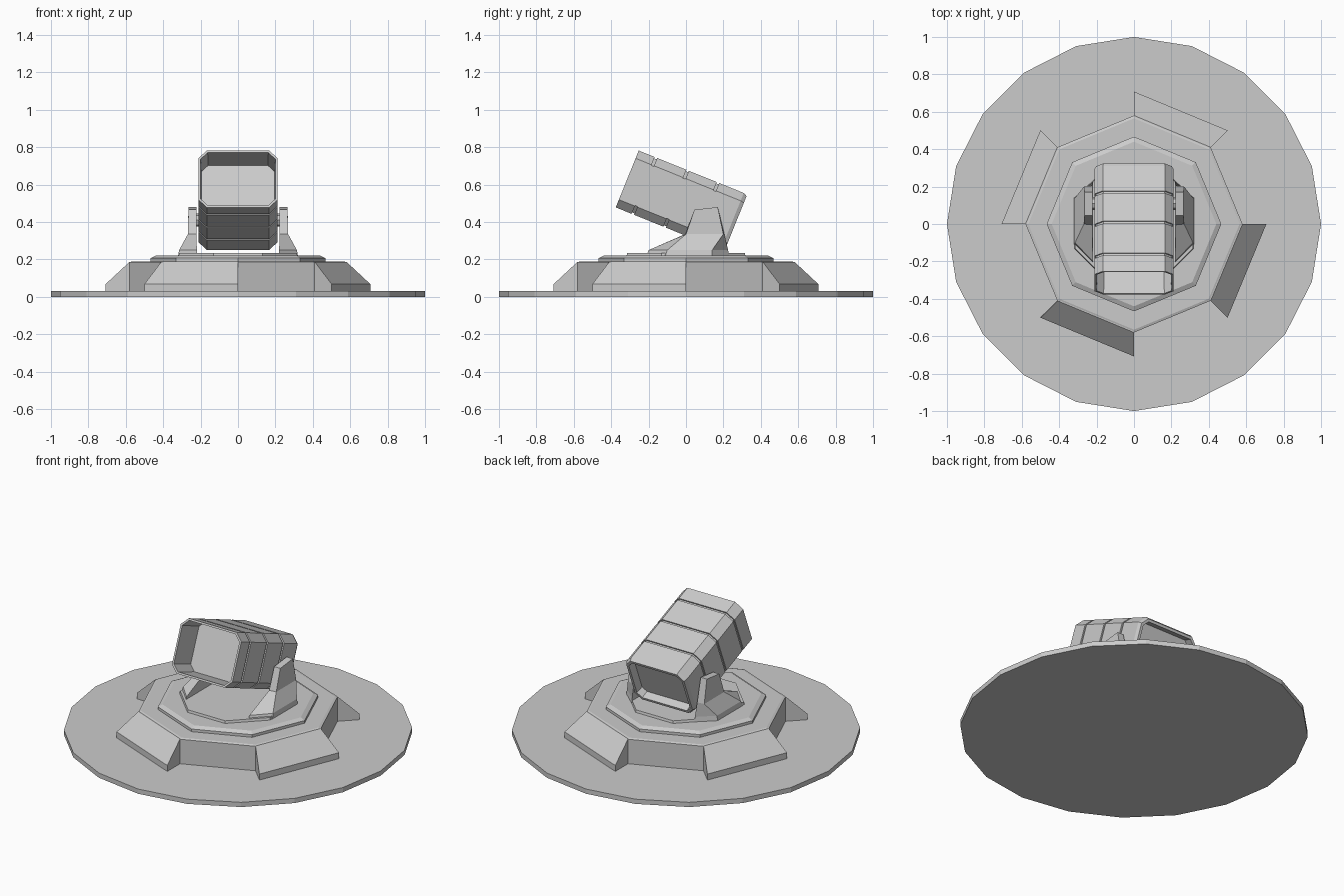
import bpy, bmesh, math
from mathutils import Matrix

if "Cube" in bpy.data.objects:
    bpy.data.objects.remove(bpy.data.objects["Cube"])


def loft(name, rings):
    """Skin a list of equal-length vertex rings and cap both ends."""
    bm = bmesh.new()
    vs = [[bm.verts.new(p) for p in ring] for ring in rings]
    n = len(vs[0])
    for a, b in zip(vs, vs[1:]):
        for i in range(n):
            j = (i + 1) % n
            bm.faces.new((a[i], a[j], b[j], b[i]))
    bm.faces.new(vs[0][::-1])
    bm.faces.new(vs[-1])
    bmesh.ops.recalc_face_normals(bm, faces=bm.faces[:])
    me = bpy.data.meshes.new(name)
    bm.to_mesh(me)
    bm.free()
    ob = bpy.data.objects.new(name, me)
    bpy.context.collection.objects.link(ob)
    return ob


def polar(r, deg, z):
    a = math.radians(deg)
    return (r * math.cos(a), r * math.sin(a), z)


def stack(name, sides, profile, offset=0):
    """Polygonal turned shape from (radius, height) pairs."""
    return loft(name, [[polar(r, offset + i * 360 / sides, z) for i in range(sides)]
                       for r, z in profile])


# Round ground plate, octagonal plinth and turntable
stack("ground_plate", 20, [(1, 0), (1, 0.03)])
stack("plinth", 8, [(0.58, 0.02), (0.58, 0.185), (0.565, 0.19)])
stack("turntable", 8, [(0.467, 0.185), (0.467, 0.207), (0.44, 0.22)])
stack("bracket_plate", 8, [(0.345, 0.215), (0.34, 0.235)], 22.5)

# Sloped buttresses on every other plinth side
for k in range(4):
    a = k * 90
    loft(f"buttress_{k + 1}", [
        [polar(0.57, d, 0.03), polar(0.708, d, 0.03), polar(0.708, d, 0.068),
         polar(0.58, d, 0.187), polar(0.57, d, 0.187)] for d in (a, a - 45)])


# Flared side brackets: (z, inner x, outer x, inner y range, outer y range)
sections = [
    (0.22, 0.22, 0.32, (-0.21, 0.23), (-0.11, 0.14)),
    (0.25, 0.22, 0.315, (-0.20, 0.225), (-0.10, 0.14)),
    (0.335, 0.222, 0.268, (-0.005, 0.205), (0.00, 0.20)),
    (0.472, 0.222, 0.265, (0.045, 0.17), (0.045, 0.17)),
]
for side, s in (("right", 1), ("left", -1)):
    rings = [[(s * xi, yi[0], z), (s * xo, yo[0], z), (s * xo, yo[1], z), (s * xi, yi[1], z)]
             for z, xi, xo, yi, yo in sections]
    # Arm tops tilt slightly with the launcher box
    rings[-1] = [(x, y, z + (0.008 if y > 0.1 else -0.006)) for x, y, z in rings[-1]]
    loft(f"bracket_{side}", rings)
    # Short hinge pin
    loft(f"hinge_pin_{side}", [[(s * x, 0.11 + p[0], 0.41 + p[1])
                                for p in (polar(0.035, i * 45, 0) for i in range(8))]
                               for x in (0.195, 0.225)])


# Tilted launcher box with chamfered section, grooves and recessed ends
def box_ring(y, inset):
    w, h, c = 0.212 - inset, 0.164 - inset, 0.045 - 0.58 * inset
    return [(x, y, z) for x, z in (
        (w, h - c), (w - c, h), (c - w, h), (-w, h - c),
        (-w, c - h), (c - w, -h), (w - c, -h), (w, c - h))]


L = 0.313
path = [(-L + 0.175, 0.016), (-L, 0.012), (-L, 0)]
for g in (0.092, 0.275, 0.45):
    y = -L + g
    path += [(y, 0), (y, 0.008), (y + 0.014, 0.008), (y + 0.014, 0)]
path += [(L - 0.02, 0), (L, 0.01), (L, 0.026), (L - 0.05, 0.03)]
box = loft("launcher_box", [box_ring(y, i) for y, i in path])
box.matrix_world = Matrix.Translation((0, -0.024, 0.513)) @ Matrix.Rotation(math.radians(-22), 4, 'X')
